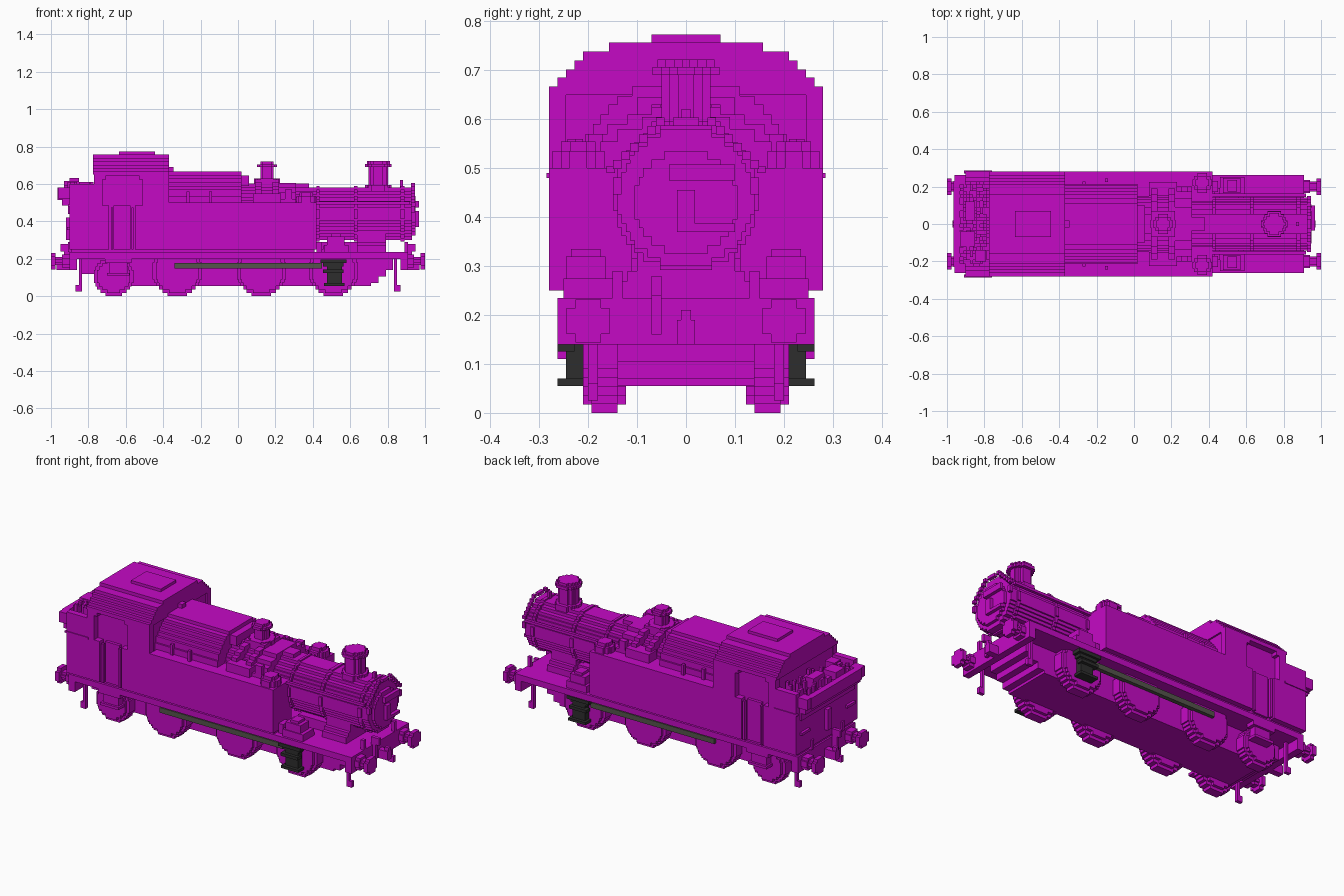
import bpy, bmesh, math, random

cube = bpy.data.objects.get("Cube")
if cube:
    bpy.data.objects.remove(cube, do_unlink=True)

V = 2 / 114  # block size
random.seed(4)


def material(name, col):
    m = bpy.data.materials.new(name)
    m.use_nodes = True
    m.diffuse_color = (*col, 1)
    m.node_tree.nodes["Principled BSDF"].inputs["Base Color"].default_value = (*col, 1)
    return m


MAGENTA = material("magenta", (0.56, 0.003, 0.56))
BLACK = material("soft black", (0.027, 0.027, 0.027))
STEEL = material("dull steel", (0.09, 0.09, 0.072))


def finish(name, bm, mat):
    bmesh.ops.recalc_face_normals(bm, faces=bm.faces[:])
    me = bpy.data.meshes.new(name)
    bm.to_mesh(me)
    bm.free()
    me.materials.append(mat)
    ob = bpy.data.objects.new(name, me)
    bpy.context.collection.objects.link(ob)
    return ob


def add_prism(bm, pts, axis, a, b):
    """Extrude a 2D outline along x, y or z from a to b."""
    def place(u, w, t):
        return {"x": (t, u, w), "y": (u, t, w), "z": (u, w, t)}[axis]
    lo = [bm.verts.new(place(u, w, a)) for u, w in pts]
    hi = [bm.verts.new(place(u, w, b)) for u, w in pts]
    bm.faces.new(lo)
    bm.faces.new(hi)
    n = len(pts)
    for i in range(n):
        j = (i + 1) % n
        bm.faces.new((lo[i], lo[j], hi[j], hi[i]))


def boxes(name, specs, mat=MAGENTA, mirror=False):
    """Boxes given as (x0, x1, y0, y1, z0, z1), optionally on both sides."""
    bm = bmesh.new()
    for x0, x1, y0, y1, z0, z1 in specs:
        for s in ((1, -1) if mirror else (1,)):
            add_prism(bm, [(x0, s * y0), (x1, s * y0), (x1, s * y1), (x0, s * y1)], "z", z0, z1)
    return finish(name, bm, mat)


def steps(w0, rows, c=0):
    """Symmetric stepped outline; rows are (half width, upper edge)."""
    merged = []
    for h, top in rows:
        if merged and abs(merged[-1][0] - h) < 1e-5:
            merged[-1] = (h, top)
        else:
            merged.append((h, top))
    right, w = [], w0
    for h, top in merged:
        right += [(h, w), (h, top)]
        w = top
    return [(c + h, w) for h, w in right] + [(c - h, w) for h, w in reversed(right)]


def disc(r, c, w):
    """Blocky circle outline centred on (c, w)."""
    n = round(2 * r / V)
    d = 2 * r / n
    rows = []
    for k in range(n):
        t = (k + 0.5) * d - r
        h = max(V, round(math.sqrt(r * r - t * t) / (V / 2)) * V / 2)
        rows.append((h, w - r + (k + 1) * d))
    return steps(w - r, rows, c)


def prism(name, outline, axis, spans, mat=MAGENTA):
    bm = bmesh.new()
    for a, b in spans:
        add_prism(bm, outline, axis, a, b)
    return finish(name, bm, mat)


def both(a, b):
    return [(a, b), (-b, -a)]


def turned(name, x, y, parts):
    """Blocky upright round fitting from (radius, z0, z1) slices."""
    bm = bmesh.new()
    for r, a, b in parts:
        add_prism(bm, disc(r, x, y), "z", a, b)
    return finish(name, bm, MAGENTA)


# Chassis: frame, running plate and beams
prism("frame", [(-0.74, 0.055), (0.71, 0.055), (0.71, 0.07), (0.75, 0.07), (0.75, 0.105),
                (0.79, 0.105), (0.79, 0.14), (0.83, 0.14), (0.83, 0.2), (-0.84, 0.2),
                (-0.84, 0.12), (-0.77, 0.12), (-0.77, 0.07), (-0.74, 0.07)], "y", [(-0.14, 0.14)])
boxes("running_plate", [(-0.9, 0.91, -0.263, 0.263, 0.2, 0.235),
                        (-0.89, 0.41, -0.25, 0.25, 0.235, 0.25)])
boxes("buffer_beams", [(0.87, 0.91, -0.263, 0.263, 0.14, 0.235),
                       (-0.9, -0.86, -0.263, 0.263, 0.14, 0.235)])

# Wheels with raised hubs
for i, (x, r) in enumerate([(-0.665, 0.105), (-0.325, 0.135), (0.125, 0.135), (0.51, 0.135)]):
    prism(f"wheel_tyres_{i}", disc(r, x, r), "y", both(0.14, 0.193))
    prism(f"wheel_rims_{i}", disc(r - V, x, r), "y", both(0.123, 0.21))

# Side rods and hanging footsteps
boxes("side_rods", [(-0.34, 0.45, 0.205, 0.23, 0.148, 0.178)], STEEL, True)
boxes("footsteps", [(0.44, 0.58, 0.21, 0.263, 0.178, 0.197), (0.455, 0.565, 0.21, 0.25, 0.16, 0.178),
                    (0.475, 0.555, 0.21, 0.245, 0.07, 0.16), (0.46, 0.57, 0.21, 0.263, 0.055, 0.07),
                    (0.455, 0.565, 0.228, 0.263, 0.125, 0.142)], BLACK, True)
boxes("cab_steps", [(-0.71, -0.57, 0.21, 0.263, 0.178, 0.2), (-0.69, -0.59, 0.21, 0.25, 0.125, 0.178),
                    (-0.7, -0.58, 0.21, 0.263, 0.11, 0.125)], mirror=True)

# Buffers, coupling hooks, hoses and guard irons on both ends
for end, s in (("front", 1), ("rear", -1)):
    for side, y in (("left", 0.2), ("right", -0.2)):
        bm = bmesh.new()
        for r, a, b in ((0.035, 0.9, 0.94), (0.022, 0.94, 0.975), (0.044, 0.975, 1.0)):
            add_prism(bm, disc(r, y, 0.188), "x", s * a, s * b)
        finish(f"{end}_{side}_buffer", bm, MAGENTA)
    boxes(f"{end}_coupling", [tuple(sorted((s * 0.9, s * 0.97))) + (-0.018, 0.018, 0.14, 0.19),
                              tuple(sorted((s * 0.945, s * 0.97))) + (-0.01, 0.01, 0.19, 0.21)])
    boxes(f"{end}_guard_irons", [tuple(sorted((s * 0.835, s * 0.85))) + (0.18, 0.2, 0.025, 0.2),
                                 tuple(sorted((s * 0.85, s * 0.868))) + (0.18, 0.2, 0.025, 0.06)], mirror=True)
    boxes(f"{end}_hose", [tuple(sorted((s * 0.9, s * 0.93))) + (-0.07, -0.05, 0.16, 0.28),
                          tuple(sorted((s * 0.93, s * 0.95))) + (-0.07, -0.05, 0.24, 0.28)])
    boxes(f"{end}_lamp_irons", [tuple(sorted((s * 0.89, s * 0.91))) + (0.13, 0.15, 0.235, 0.29)], mirror=True)

# Side tanks and their fillers
boxes("side_tanks", [(-0.37, 0.42, 0.11, 0.28, 0.25, 0.5)], mirror=True)
for side, y in (("left", 0.22), ("right", -0.22)):
    turned(f"{side}_tank_filler", 0.365, y, [(0.053, 0.5, 0.535), (0.035, 0.535, 0.555)])
boxes("tank_vents", [(-0.275, -0.258, 0.21, 0.228, 0.5, 0.56), (-0.155, -0.138, 0.225, 0.242, 0.5, 0.56)], mirror=True)

# Firebox and boiler
prism("firebox", steps(0.25, [(0.215, 0.535), (0.205, 0.57), (0.19, 0.59), (0.175, 0.61),
                              (0.158, 0.63), (0.14, 0.648), (0.11, 0.667)]), "x", [(-0.38, 0.02)])
prism("boiler_rear", disc(0.162, 0, 0.44), "x", [(0.02, 0.31)])
prism("boiler", disc(0.14, 0, 0.44), "x", [(0.31, 0.91)])
prism("boiler_bands", disc(0.148, 0, 0.44), "x", [(0.42, 0.435), (0.62, 0.64), (0.87, 0.89)])
boxes("boiler_handrails", [(0.42, 0.92, 0.145, 0.162, 0.49, 0.505)], mirror=True)

# Smokebox front, door, handle and saddle
prism("smokebox_front", disc(0.14, 0, 0.44), "x", [(0.9, 0.93)])
prism("smokebox_door", disc(0.105, 0, 0.43), "x", [(0.93, 0.948)])
boxes("door_fittings", [(0.948, 0.967, -0.018, 0.018, 0.37, 0.455), (0.948, 0.967, -0.018, 0.1, 0.37, 0.387),
                        (0.948, 0.967, -0.035, 0.1, 0.475, 0.508)])
prism("smokebox_saddle", steps(0.235, [(0.14, 0.27), (0.12, 0.29), (0.1, 0.34)]), "x", [(0.635, 0.79)])
boxes("lamp_bracket", [(0.865, 0.882, -0.01, 0.01, 0.57, 0.62)])
# Curved grab rail across the smokebox front
bm = bmesh.new()
for k in range(19):
    a = math.radians(10 * k)
    y = round(0.142 * math.cos(a) / V) * V
    z = 0.455 + round(0.142 * math.sin(a) / V) * V
    add_prism(bm, [(y - V / 2, z - V / 2), (y + V / 2, z - V / 2), (y + V / 2, z + V / 2), (y - V / 2, z + V / 2)],
              "x", 0.925, 0.945)
finish("front_grab_rail", bm, MAGENTA)

# Chimney, dome and safety valves
turned("chimney", 0.75, 0, [(0.07, 0.56, 0.595), (0.05, 0.595, 0.69), (0.068, 0.69, 0.707), (0.058, 0.707, 0.722)])
turned("dome", 0.155, 0, [(0.07, 0.58, 0.63), (0.035, 0.63, 0.69), (0.053, 0.69, 0.705), (0.035, 0.705, 0.72)])
# Stepped feed pipes running down from the dome to the tanks
prism("feed_pipes", steps(0.49, [(0.21, 0.535), (0.19, 0.57), (0.16, 0.59), (0.12, 0.61), (0.07, 0.625)]),
      "x", [(0.09, 0.125), (0.185, 0.22)])
prism("feed_cover", steps(0.49, [(0.2, 0.52), (0.175, 0.555), (0.14, 0.58), (0.09, 0.605)]), "x", [(0.22, 0.31)])
boxes("pipe_fittings", [(0.08, 0.23, 0.15, 0.225, 0.5, 0.55), (0.25, 0.29, 0.17, 0.2, 0.5, 0.57)], mirror=True)
boxes("top_ridge", [(0.02, 0.06, -0.1, 0.1, 0.59, 0.645), (0.22, 0.38, -0.035, 0.035, 0.57, 0.602)])

# Boxes on the running plate beside the boiler
boxes("plate_boxes", [(0.46, 0.59, 0.15, 0.25, 0.235, 0.275), (0.475, 0.57, 0.165, 0.245, 0.275, 0.32),
                      (0.5, 0.55, 0.175, 0.235, 0.32, 0.335), (0.42, 0.45, 0.17, 0.23, 0.235, 0.29)], mirror=True)
boxes("inner_valve_gear", [(0.44, 0.64, -0.08, 0.08, 0.235, 0.29)])

# Cab: core, side sheets around the doorway, roof
boxes("cab_core", [(-0.765, -0.38, -0.245, 0.245, 0.25, 0.668)])
boxes("cab_sides", [(-0.77, -0.725, 0.245, 0.28, 0.25, 0.667), (-0.725, -0.69, 0.245, 0.28, 0.25, 0.485),
                    (-0.55, -0.51, 0.245, 0.28, 0.25, 0.485), (-0.51, -0.37, 0.245, 0.28, 0.25, 0.667),
                    (-0.725, -0.51, 0.245, 0.28, 0.645, 0.667), (-0.725, -0.705, 0.245, 0.28, 0.625, 0.645),
                    (-0.53, -0.51, 0.245, 0.28, 0.625, 0.645), (-0.665, -0.575, 0.245, 0.262, 0.25, 0.485)], mirror=True)
boxes("cab_handrails", [(x, x + 0.012, 0.262, 0.28, 0.25, 0.475) for x in (-0.68, -0.57)], mirror=True)
prism("cab_roof", steps(0.65, [(0.28, 0.667), (0.263, 0.685), (0.245, 0.702), (0.228, 0.72),
                               (0.21, 0.738), (0.157, 0.757)]), "x", [(-0.775, -0.37)])
boxes("roof_hatch", [(-0.635, -0.445, -0.07, 0.07, 0.757, 0.773)])
boxes("cab_windows_front", [(-0.38, -0.345, -0.018, 0.018, 0.66, 0.69)])

# Bunker with flared rear, ribs and coal
boxes("bunker", [(-0.9, -0.765, -0.28, 0.28, 0.25, 0.5), (-0.91, -0.89, -0.245, 0.245, 0.44, 0.5),
                 (-0.94, -0.765, -0.25, 0.25, 0.485, 0.525)])
boxes("bunker_side_walls", [(-0.9, -0.765, 0.245, 0.28, 0.5, 0.6), (-0.96, -0.9, 0.21, 0.263, 0.52, 0.58)], mirror=True)
boxes("bunker_rear_wall", [(-0.965, -0.93, -0.23, 0.23, 0.515, 0.58)])
boxes("bunker_ribs", [(-0.91, -0.76, 0.27, 0.285, 0.48, 0.49)], mirror=True)
boxes("rear_rungs", [(-0.915, -0.9, 0.17, 0.245, 0.355, 0.37), (-0.92, -0.9, -0.018, 0.018, 0.3, 0.42)], mirror=True)
coal = []
for x in range(-53, -44):
    for y in range(-13, 13):
        h = 0.54 + V * random.choice((0, 0, 1, 1, 2, 3, 4))
        coal.append((x * V, (x + 1) * V, y * V, (y + 1) * V, 0.515, h))
boxes("coal", coal)
boxes("coal_lumps", [(-0.93, -0.85, -0.12, -0.04, 0.52, 0.615), (-0.9, -0.85, 0.02, 0.12, 0.52, 0.632),
                     (-0.85, -0.79, -0.2, -0.14, 0.52, 0.61)])
